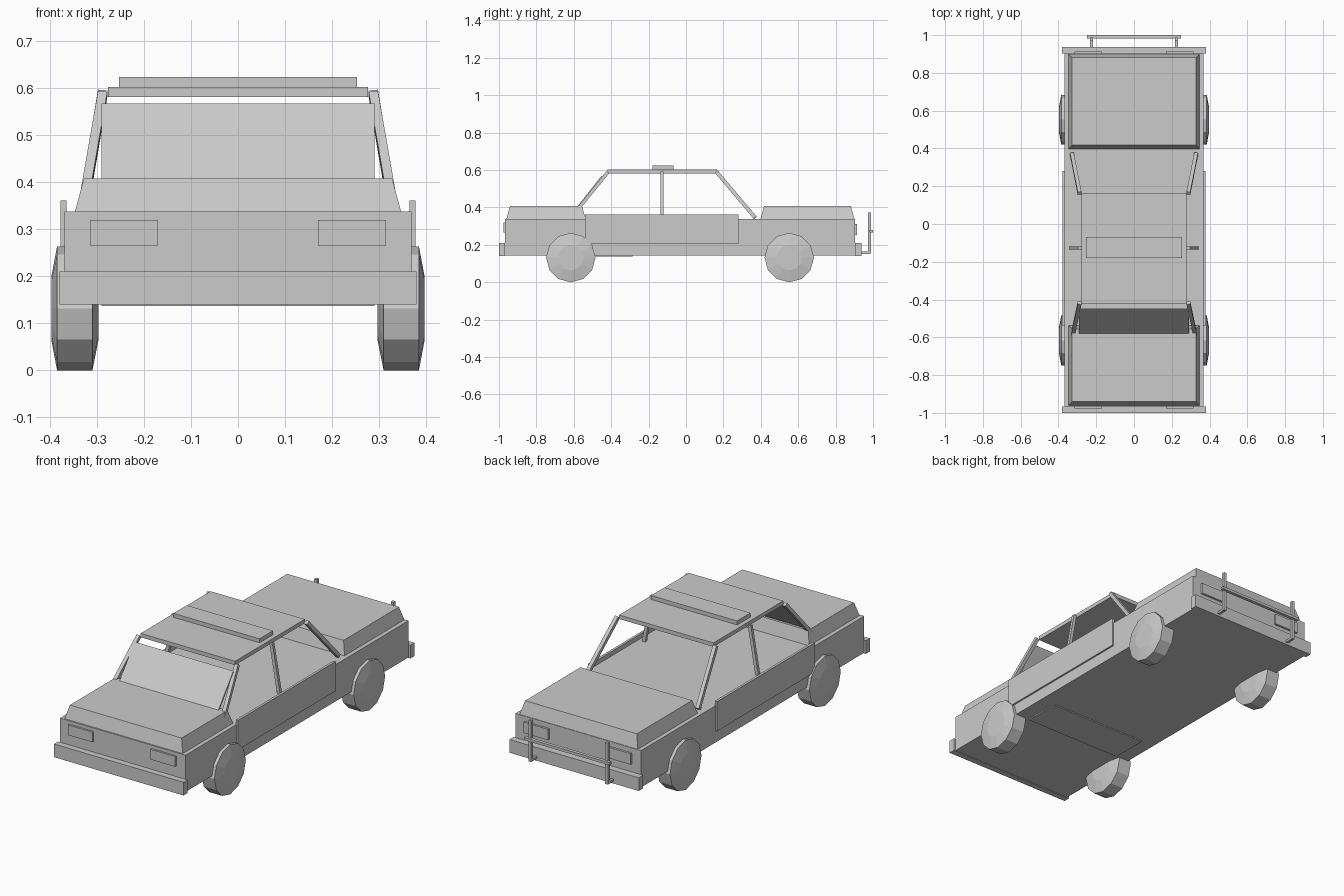
import bpy, bmesh, math
from mathutils import Vector

cube = bpy.data.objects.get("Cube")
if cube:
    bpy.data.objects.remove(cube, do_unlink=True)

grey = bpy.data.materials.new("plain_grey")
grey.use_nodes = True
colour = (0.6, 0.6, 0.6, 1)
grey.diffuse_color = colour
grey.node_tree.nodes["Principled BSDF"].inputs["Base Color"].default_value = colour


def finish(name, bm):
    bmesh.ops.recalc_face_normals(bm, faces=bm.faces[:])
    mesh = bpy.data.meshes.new(name)
    bm.to_mesh(mesh)
    bm.free()
    mesh.materials.append(grey)
    obj = bpy.data.objects.new(name, mesh)
    bpy.context.collection.objects.link(obj)
    return obj


def box(name, x, y, z, taper=0.0):
    """Box between (low, high) pairs; taper pulls the top face inwards."""
    bm = bmesh.new()
    bmesh.ops.create_cube(bm, size=1)
    for v in bm.verts:
        top = v.co.z > 0
        for i, (low, high) in enumerate((x, y, z)):
            inset = taper if top and i < 2 else 0
            v.co[i] = high - inset if v.co[i] > 0 else low + inset
    return finish(name, bm)


def beam(name, start, end, width, depth):
    """Straight bar of rectangular section between two points."""
    start, end = Vector(start), Vector(end)
    along = (end - start).normalized()
    side = Vector((1, 0, 0)) if abs(along.x) < 0.9 else Vector((0, 1, 0))
    side = (side - along * side.dot(along)).normalized()
    up = along.cross(side)
    bm = bmesh.new()
    bmesh.ops.create_cube(bm, size=1)
    for v in bm.verts:
        c = v.co.copy()
        v.co = (start + end) / 2 + along * c.z * (end - start).length + side * c.x * width + up * c.y * depth
    return finish(name, bm)


def wheel(name, side, y, radius=0.132, sides=12):
    """Twelve-sided wheel with bevelled flanks and a flat hub."""
    profile = [(0.297, 0.068), (0.31, radius), (0.385, radius), (0.397, 0.068)]
    bm = bmesh.new()
    rings = []
    for x, r in profile:
        rings.append([bm.verts.new((side * x, y + r * math.sin(math.tau * i / sides),
                                    radius - r * math.cos(math.tau * i / sides)))
                      for i in range(sides)])
    for a, b in zip(rings, rings[1:]):
        for i in range(sides):
            j = (i + 1) % sides
            bm.faces.new((a[i], a[j], b[j], b[i]))
    bm.faces.new(rings[0])
    bm.faces.new(rings[-1])
    return finish(name, bm)


# Body, hood and trunk
box("body", (-0.369, 0.369), (-0.967, 0.903), (0.143, 0.338))
box("hood", (-0.347, 0.347), (-0.96, -0.537), (0.338, 0.408), 0.019)
box("trunk", (-0.347, 0.347), (0.398, 0.9), (0.338, 0.408), 0.019)
box("front_bumper", (-0.38, 0.38), (-1.0, -0.967), (0.14, 0.21))
box("rear_bumper", (-0.38, 0.38), (0.903, 0.938), (0.14, 0.21))

# Roof, roof plate, windscreen and underside plate
box("roof", (-0.277, 0.277), (-0.42, 0.165), (0.582, 0.603))
box("roof_plate", (-0.253, 0.253), (-0.18, -0.068), (0.603, 0.624))
beam("windscreen", (0, -0.58, 0.4), (0, -0.45, 0.565), 0.58, 0.008)
box("underside_plate", (-0.29, 0.29), (-0.483, -0.285), (0.137, 0.145))

# Rear guard crossbar
box("guard_crossbar", (-0.25, 0.25), (0.982, 1.0), (0.265, 0.279))

for label, s in (("left", 1), ("right", -1)):
    def across(low, high):
        return tuple(sorted((s * low, s * high)))

    box(label + "_door_panel", across(0.365, 0.378), (-0.54, 0.28), (0.205, 0.362))
    box(label + "_headlight", across(0.17, 0.315), (-0.977, -0.96), (0.266, 0.32))
    box(label + "_tail_light", across(0.17, 0.315), (0.9, 0.914), (0.253, 0.311))

    # Roof pillars
    beam(label + "_front_pillar", (s * 0.326, -0.595, 0.37), (s * 0.288, -0.418, 0.588), 0.02, 0.018)
    beam(label + "_middle_pillar", (s * 0.333, -0.127, 0.335), (s * 0.288, -0.127, 0.59), 0.018, 0.016)
    beam(label + "_rear_pillar", (s * 0.329, 0.37, 0.345), (s * 0.288, 0.163, 0.59), 0.02, 0.02)

    # Rear guard posts and brackets
    box(label + "_guard_post", across(0.217, 0.233), (0.972, 0.988), (0.153, 0.372))
    box(label + "_guard_bracket", across(0.218, 0.232), (0.93, 0.98), (0.152, 0.164))

    wheel(label + "_front_wheel", s, -0.616)
    wheel(label + "_rear_wheel", s, 0.552)
